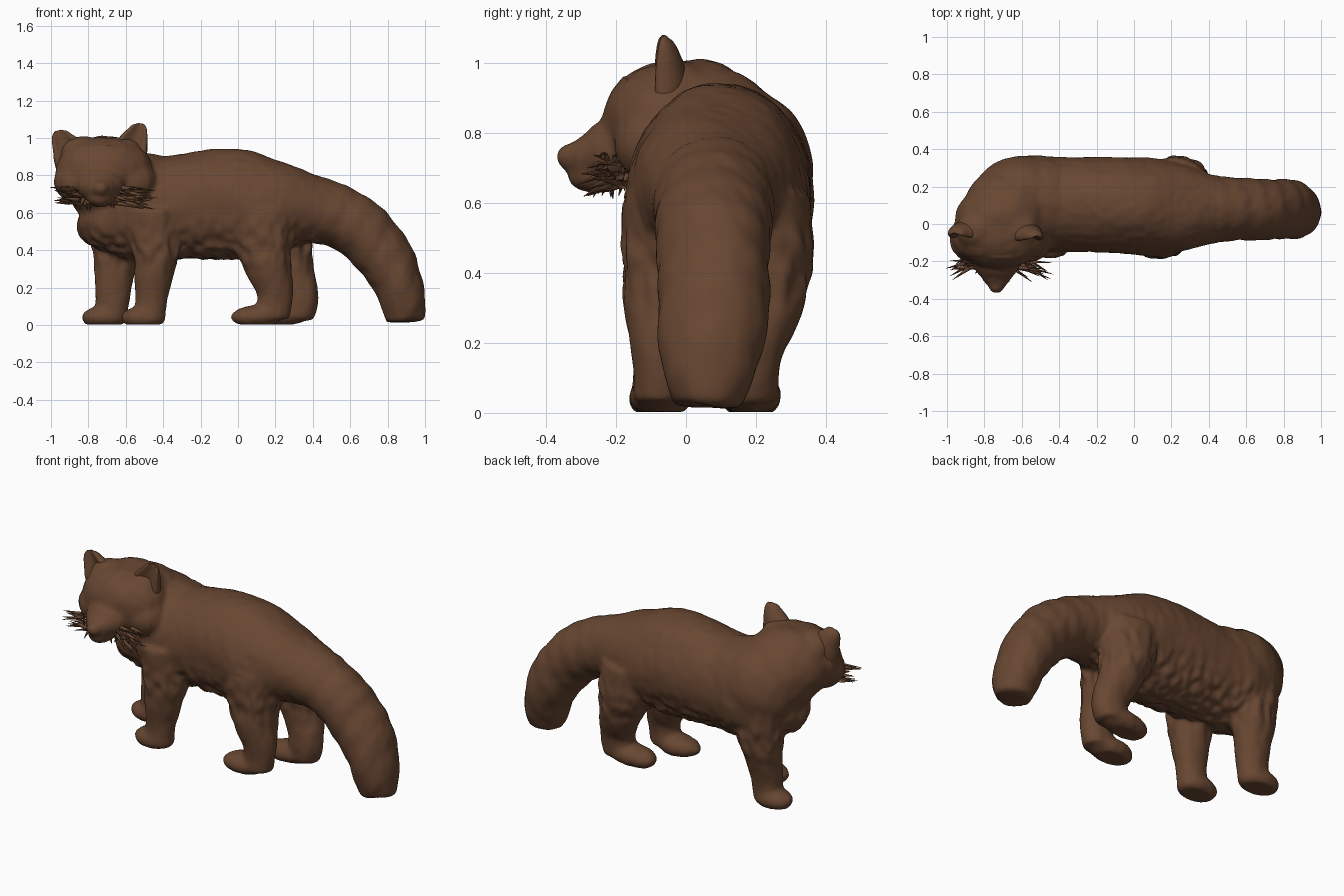
import bpy, bmesh, math, random
from mathutils import Vector, Matrix, noise

random.seed(4)
if "Cube" in bpy.data.objects:
    bpy.data.objects.remove(bpy.data.objects["Cube"])

fur = bpy.data.materials.new("brown fur")
fur.use_nodes = True
BROWN = (0.137, 0.062, 0.031, 1)
fur.diffuse_color = BROWN
bsdf = fur.node_tree.nodes["Principled BSDF"]
bsdf.inputs["Base Color"].default_value = BROWN
bsdf.inputs["Roughness"].default_value = 0.9


def finish(bm, name):
    bmesh.ops.recalc_face_normals(bm, faces=bm.faces)
    mesh = bpy.data.meshes.new(name)
    bm.to_mesh(mesh)
    bm.free()
    mesh.materials.append(fur)
    mesh.shade_smooth()
    obj = bpy.data.objects.new(name, mesh)
    bpy.context.collection.objects.link(obj)
    return obj


def spline(rows, steps=6):
    """Catmull-Rom through rows of (x, y, z, side radius, other radius)."""
    rows = [Vector(r) for r in rows]
    out = []
    for i in range(len(rows) - 1):
        p0, p1, p2 = rows[max(i - 1, 0)], rows[i], rows[i + 1]
        p3 = rows[min(i + 2, len(rows) - 1)]
        for s in range(steps):
            t = s / steps
            out.append(p1 + (p2 - p0) * (t / 2)
                       + (p0 * 2 - p1 * 5 + p2 * 4 - p3) * (t * t / 2)
                       + (p1 * 3 - p0 - p2 * 3 + p3) * (t ** 3 / 2))
    return out + [rows[-1]]


def loft(bm, rows, sides=28, cup=1.0):
    """Tube of ellipses; cup below 1 hollows the middle of the -y half."""
    rows = spline(rows)
    rings = []
    for i, r in enumerate(rows):
        a, b = rows[max(i - 1, 0)], rows[min(i + 1, len(rows) - 1)]
        tangent = (Vector(b[:3]) - Vector(a[:3])).normalized()
        side = Vector((0, 1, 0))
        side = (side - tangent * side.dot(tangent)).normalized()
        other = tangent.cross(side)
        ring = []
        for k in range(sides):
            ang = math.tau * k / sides
            s, c = math.sin(ang), math.cos(ang)
            if s < 0:
                s *= cup + (1 - cup) * c * c
            ring.append(bm.verts.new(Vector(r[:3]) + side * s * r[3]
                                     + other * c * r[4]))
        rings.append(ring)
    for a, b in zip(rings, rings[1:]):
        for k in range(sides):
            n = (k + 1) % sides
            bm.faces.new((a[k], a[n], b[n], b[k]))
    bm.faces.new(rings[0][::-1])
    bm.faces.new(rings[-1])


def blob(bm, loc, radii, tilt=0.0):
    m = (Matrix.Translation(loc) @ Matrix.Rotation(tilt, 4, 'Y')
         @ Matrix.Diagonal((*radii, 1)))
    bmesh.ops.create_icosphere(bm, subdivisions=4, radius=1, matrix=m)


bm = bmesh.new()
# Trunk running into the tail
loft(bm, [(-.83, .1, .63, .08, .09), (-.76, .1, .61, .16, .18),
          (-.6, .11, .61, .245, .26), (-.4, .105, .625, .25, .268),
          (-.1, .1, .645, .253, .295), (.1, .09, .635, .255, .28),
          (.25, .085, .635, .235, .225), (.4, .08, .62, .185, .175),
          (.52, .08, .59, .165, .165), (.65, .08, .515, .162, .16),
          (.77, .08, .385, .16, .148), (.845, .075, .25, .155, .132),
          (.88, .065, .12, .132, .118), (.892, .06, .02, .095, .1)])
# Neck sloping back into the shoulder, and chest
blob(bm, (-.71, .03, .8), (.245, .19, .21))
blob(bm, (-.67, .085, .75), (.245, .21, .23))
blob(bm, (-.61, .125, .69), (.25, .235, .25))
blob(bm, (-.5, .115, .665), (.25, .24, .25))
blob(bm, (-.7, .07, .56), (.125, .16, .16))
# Skull, flat crown and cheeks
blob(bm, (-.72, -.055, .825), (.255, .18, .18), -.05)
for s in (-1, 1):
    blob(bm, (-.73 + s * .1, -.03, .915), (.12, .105, .09), -.05)
    blob(bm, (-.715 + s * .155, -.085, .765), (.115, .115, .11))
# Tapering muzzle, chin and nose
blob(bm, (-.735, -.195, .745), (.125, .11, .095))
blob(bm, (-.735, -.265, .73), (.08, .075, .062))
blob(bm, (-.735, -.25, .672), (.068, .085, .04))
blob(bm, (-.735, -.332, .732), (.042, .036, .036))

# Front legs: step along x, side, fur bulge
for dx, y, bulge in ((0, -.08, .02), (-.21, .185, .03)):
    loft(bm, [(-.45 + dx, y + bulge, .62, .12, .13),
              (-.44 + dx, y + bulge, .42, .115, .125),
              (-.45 + dx, y + bulge / 2, .27, .095, .105),
              (-.465 + dx, y, .13, .073, .087),
              (-.475 + dx, y, .02, .08, .083)])
    blob(bm, (-.505 + dx, y, .042), (.12, .087, .058))
# Hind legs
for dx, y, bulge in ((0, -.075, .02), (.125, .185, .045)):
    loft(bm, [(.14 + dx * .6, y + bulge, .62, .12, .17),
              (.14 + dx * .8, y + bulge, .45, .125, .155),
              (.165 + dx, y + bulge * .7, .3, .11, .12),
              (.2 + dx, y, .17, .08, .098),
              (.185 + dx, y, .04, .075, .092)])
    blob(bm, (.105 + dx, y, .05), (.145, .087, .058), -.05)
body = finish(bm, "body")

# Fuse the shapes into one skin
mod = body.modifiers.new("fuse", 'REMESH')
mod.mode = 'VOXEL'
mod.voxel_size = 0.012
mod = body.modifiers.new("soften", 'SMOOTH')
mod.iterations = 14
deps = bpy.context.evaluated_depsgraph_get()
skin = bpy.data.meshes.new_from_object(body.evaluated_get(deps))
body.modifiers.clear()
body.data = skin

# Fur relief: shaggy on the belly and thighs, gentle locks elsewhere
normals = [v.normal.copy() for v in skin.vertices]
for v, n in zip(skin.vertices, normals):
    p = v.co
    shag = max(0, 1 - abs(p.z - .42) / .16) if p.x < .42 else 0
    face = 1 if p.y < -.17 and p.z > .6 else 0
    broad = noise.noise(Vector((p.x * 5, p.y * 6, p.z * 5)))
    fine = noise.noise(Vector((p.x * 24, p.y * 24, p.z * 14)))
    tail = math.sin(p.x * 45 - p.z * 25) * .002 if p.x > .45 else 0
    v.co = p + n * (.004 + broad * .01 * (1 - face)
                    + fine * (.003 + .014 * shag) + tail)
    v.co.z = max(v.co.z, .003)
skin.shade_smooth()

# Cupped ears with thick roots
for name, rows in (
    ("left_ear", [(-.59, -.06, .88, .07, .1), (-.565, -.064, .96, .066, .085),
                  (-.54, -.066, 1.02, .05, .06), (-.524, -.066, 1.06, .03, .038),
                  (-.52, -.064, 1.078, .01, .014)]),
    ("right_ear", [(-.87, -.045, .85, .07, .105), (-.905, -.05, .93, .066, .09),
                   (-.937, -.05, .985, .05, .063), (-.956, -.05, 1.022, .03, .042),
                   (-.962, -.048, 1.04, .01, .016)])):
    bm = bmesh.new()
    loft(bm, rows, cup=0)
    finish(bm, name)

# Eyes
bm = bmesh.new()
for x in (-.825, -.645):
    blob(bm, (x, -.207, .825), (.022, .012, .015))
finish(bm, "eyes")


def spikes(name, count, make):
    bm = bmesh.new()
    for _ in range(count):
        start, way, length = make()
        way.normalize()
        m = (Matrix.Translation(start + way * length / 2)
             @ way.to_track_quat('Z', 'Y').to_matrix().to_4x4())
        bmesh.ops.create_cone(bm, cap_ends=True, segments=6, radius1=.013,
                              radius2=.001, depth=length, matrix=m)
    finish(bm, name)


u = random.uniform


def whisker(s):
    start = Vector((-.735 + s * u(.06, .17), u(-.24, -.17), u(.65, .74)))
    way = Vector((s, u(-.9, .1), u(-.35, .15)))
    return start, way, u(.07, .13) + (.04 if s > 0 else -.01)


def chin_lock():
    start = Vector((u(-.85, -.6), u(-.24, -.15), u(.67, .69)))
    return start, Vector((u(-.5, .5), u(-.5, .1), -1)), u(.04, .07)


# Whiskers and chin tufts
spikes("left_whiskers", 22, lambda: whisker(1))
spikes("right_whiskers", 22, lambda: whisker(-1))
spikes("chin_tufts", 16, chin_lock)
